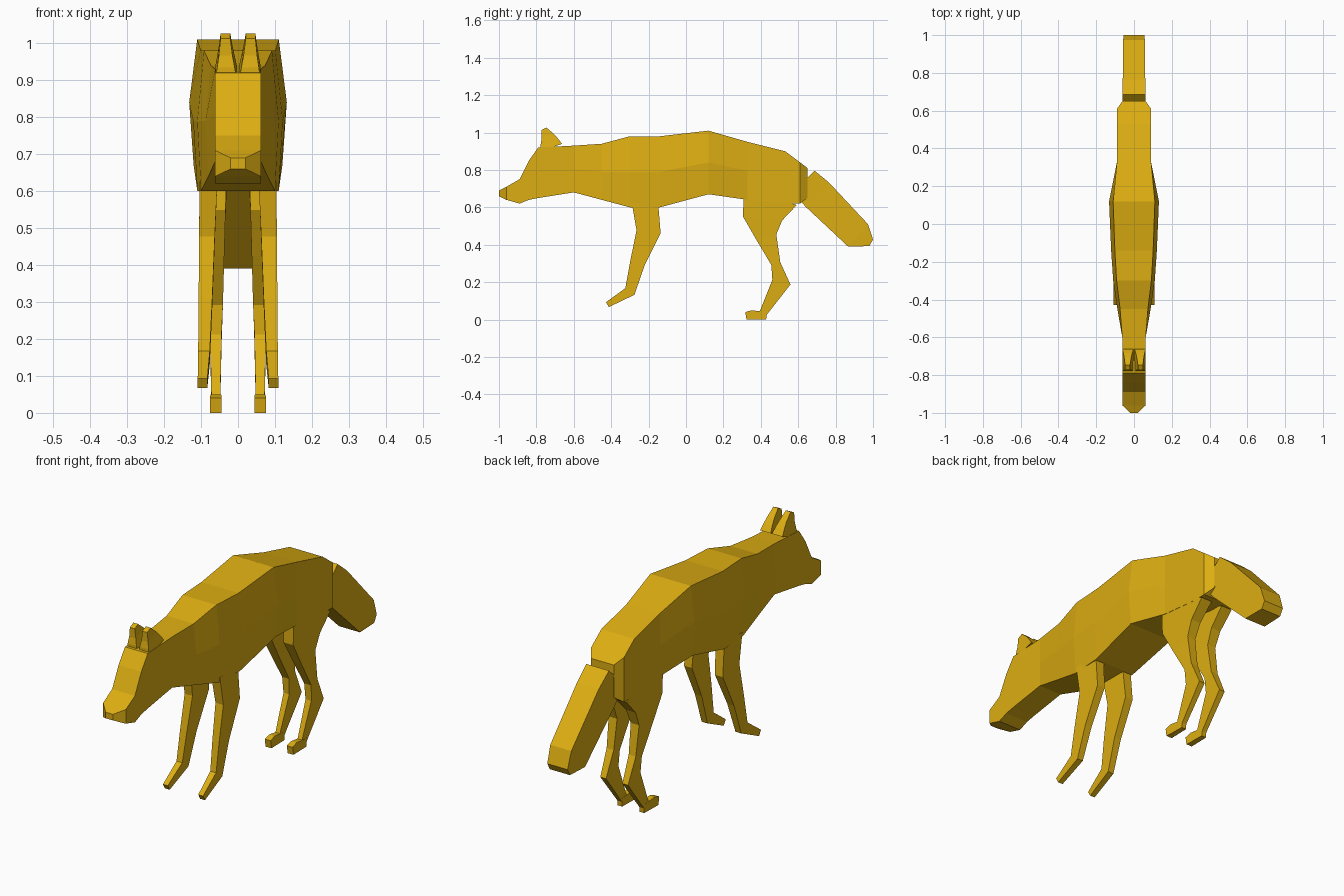
import bpy
import bmesh
from mathutils import Vector

if "Cube" in bpy.data.objects:
    bpy.data.objects.remove(bpy.data.objects["Cube"], do_unlink=True)

# Single fur colour
fur = bpy.data.materials.new("golden fur")
fur.use_nodes = True
colour = (.72, .42, .006, 1)
fur.diffuse_color = colour
fur.node_tree.nodes["Principled BSDF"].inputs["Base Color"].default_value = colour


def loft(name, rings):
    """Skin a row of equal-sized point rings and cap both ends."""
    bm = bmesh.new()
    loops = [[bm.verts.new(point) for point in ring] for ring in rings]
    for first, second in zip(loops, loops[1:]):
        for i in range(len(first)):
            bm.faces.new((first[i - 1], first[i], second[i], second[i - 1]))
    bm.faces.new(loops[0])
    bm.faces.new(loops[-1])
    bmesh.ops.recalc_face_normals(bm, faces=bm.faces)
    mesh = bpy.data.meshes.new(name)
    bm.to_mesh(mesh)
    bm.free()
    mesh.materials.append(fur)
    obj = bpy.data.objects.new(name, mesh)
    bpy.context.collection.objects.link(obj)


def body_ring(y, bottom, top, width):
    """Six-sided section: flat-sided, but barrel-shaped around the ribs."""
    ribs = -.5 < y < .2
    middle = width * 1.1 if ribs else width
    upper = width * .92 if ribs else width
    centre = (bottom + top) / 2
    return [(-width, y, bottom), (width, y, bottom), (middle, y, centre),
            (upper, y, top), (-upper, y, top), (-middle, y, centre)]


def limb(name, path, centres, widths, side=1):
    """Square-cut bar along a (y, z, thickness) path, each cut square to it.

    centres and widths give the x centre and half-width at start and end.
    """
    points = [Vector((y, z)) for y, z, thickness in path]
    last = len(points) - 1
    rings = []
    for i, point in enumerate(points):
        heading = points[min(i + 1, last)] - points[max(i - 1, 0)]
        across = heading.normalized().orthogonal() * path[i][-1] / 2
        blend = i / last
        centre = side * (centres[0] + (centres[1] - centres[0]) * blend)
        half = widths[0] + (widths[1] - widths[0]) * blend
        front, back = point - across, point + across
        rings.append([(centre - half, *front), (centre + half, *front),
                      (centre + half, *back), (centre - half, *back)])
    loft(name, rings)


def limb_pair(name, path, centres, widths):
    for side_name, side in (("left", 1), ("right", -1)):
        limb(side_name + "_" + name, path, centres, widths, side)


# Head, neck, torso and rump: y, bottom, top, half-width
slim, broad = .062, .09
loft("body", [body_ring(*station) for station in (
    (-1, .66, .69, .02),
    (-.96, .64, .71, slim),
    (-.89, .62, .75, slim),
    (-.84, .64, .85, slim),
    (-.79, .65, .92, slim),
    (-.6, .68, .93, slim),
    (-.45, .64, .94, .08),
    (-.3, .6, .98, .1),
    (-.14, .6, .98, .11),
    (.12, .67, 1.01, .12),
    (.33, .64, .95, broad),
    (.53, .62, .9, broad),
    (.61, .62, .84, broad),
    (.65, .65, .81, slim),
)])

# Tail hangs from the rump and ends in a blunt tip
limb("tail", [
    (.63, .74, .16),
    (.7, .67, .18),
    (.92, .45, .16),
    (.99, .41, .04),
], (0, 0), (slim, .055))

# Front legs
limb_pair("front_leg", [
    (-.22, .63, .14),
    (-.2, .47, .13),
    (-.26, .3, .08),
    (-.3, .15, .06),
    (-.42, .08, .03),
], (.08, .096), (.024, .013))

# Hind legs from the thigh to the ankle
limb_pair("hind_leg", [
    (.45, .66, .3),
    (.41, .54, .21),
    (.43, .44, .11),
    (.48, .3, .05),
    (.51, .2, .1),
    (.41, .03, .04),
], (.06, .06), (.03, .012))

# Hind paws lie flat on the ground
limb_pair("hind_paw", [
    (.43, .02, .04),
    (.35, .025, .05),
    (.32, .02, .04),
], (.06, .06), (.013, .016))

# Ears taper towards blunt tips
limb_pair("ear", [
    (-.72, .92, .12),
    (-.73, .95, .1),
    (-.74, .98, .07),
    (-.76, 1.02, .03),
], (.032, .034), (.029, .013))
